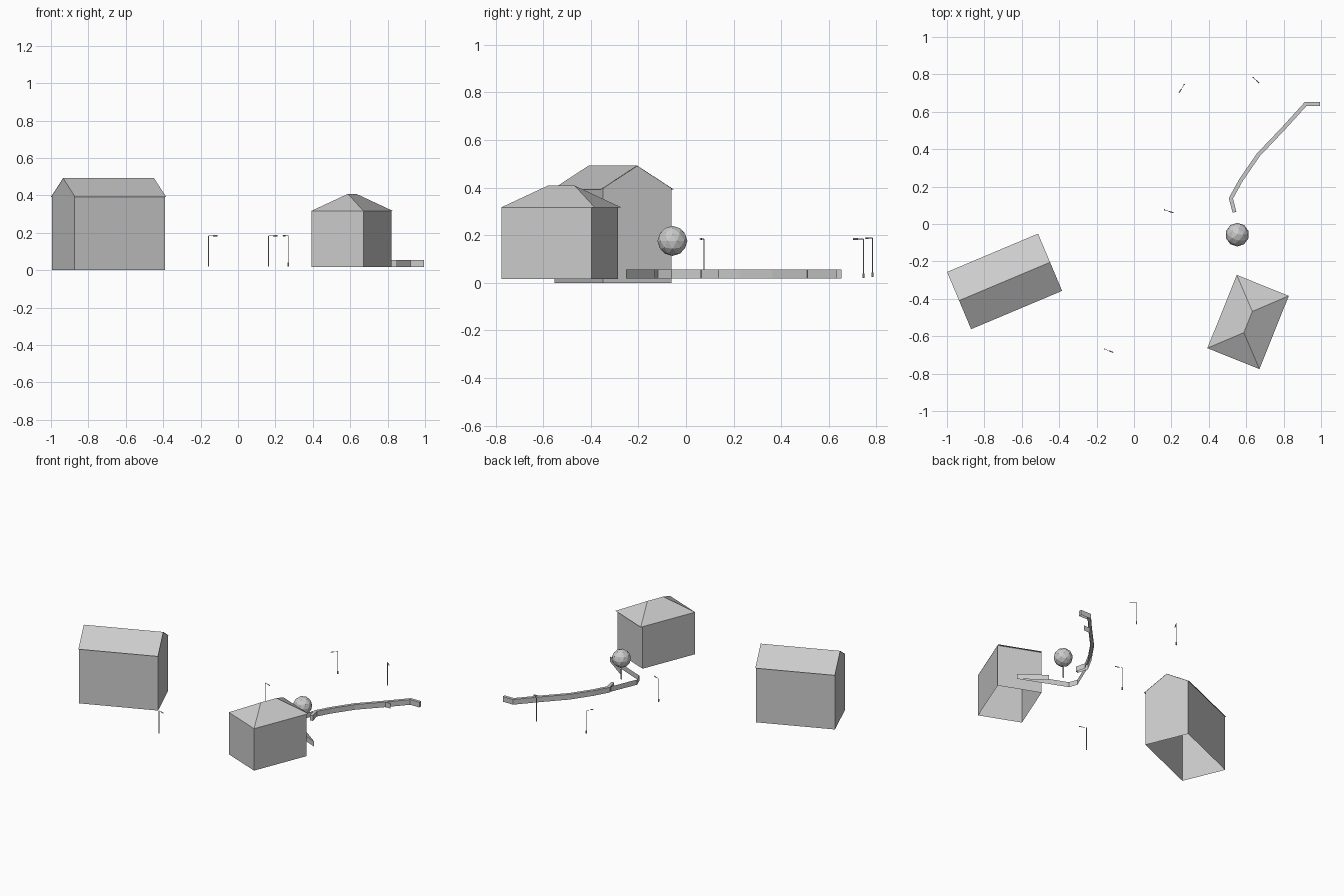
import bpy, bmesh, math
from mathutils import Vector, Matrix

if "Cube" in bpy.data.objects:
    bpy.data.objects.remove(bpy.data.objects["Cube"])


def make(name, verts, faces, loc=(0, 0, 0), rot=0):
    me = bpy.data.meshes.new(name)
    me.from_pydata([tuple(v) for v in verts], [], faces)
    ob = bpy.data.objects.new(name, me)
    bpy.context.collection.objects.link(ob)
    ob.location = loc
    ob.rotation_euler = (0, 0, rot)
    return ob


def rect(x0, x1, y0, y1, z):
    return [(x0, y0, z), (x1, y0, z), (x1, y1, z), (x0, y1, z)]


SIDES = [(i, (i + 1) % 4, (i + 1) % 4 + 4, i + 4) for i in range(4)]

# Gabled house: open-bottomed walls and a thin overhanging roof sheet
loc, rot = (-0.692, -0.307, 0), math.atan2(0.205, 0.487)
L, W, eave, ridge = 0.264, 0.166, 0.392, 0.492
l, w = 0.263, 0.156
wall_top = eave + (ridge - eave) * (1 - w / W) - 0.001
make("gabled_house_walls",
     rect(-l, l, -w, w, 0) + rect(-l, l, -w, w, wall_top)
     + [(-l, 0, ridge - 0.001), (l, 0, ridge - 0.001)],
     [(0, 1, 5, 4), (2, 3, 7, 6), (1, 2, 6, 9, 5), (3, 0, 4, 8, 7)], loc, rot)
make("gabled_house_roof",
     rect(-L, L, -W, W, eave) + [(-L, 0, ridge), (L, 0, ridge)],
     [(0, 1, 5, 4), (2, 3, 4, 5)], loc, rot)

# Hipped house: open-bottomed walls, roof overhangs on the back side
loc, rot = (0.61, -0.524, 0), math.atan2(-0.112, 0.279)
make("hipped_house_walls",
     rect(-0.15, 0.149, -0.211, 0.197, 0.016) + rect(-0.15, 0.149, -0.211, 0.197, 0.317),
     SIDES, loc, rot)
make("hipped_house_roof",
     rect(-0.15, 0.15, -0.211, 0.211, 0.317) + [(0, -0.061, 0.408), (0, 0.061, 0.408)],
     [(0, 1, 4), (1, 2, 5, 4), (2, 3, 5), (3, 0, 4, 5), (3, 2, 1, 0)], loc, rot)

# Garden wall: thick strip following a path, open underneath
Z0, Z1, HALF = 0.018, 0.055, 0.0105
path = [Vector(p) for p in [(0.995, 0.642), (0.918, 0.642), (0.80, 0.512), (0.665, 0.37),
                            (0.572, 0.235), (0.518, 0.137), (0.537, 0.063)]]
verts, faces = [], []
for i, p in enumerate(path):
    a = (p - path[max(i - 1, 0)]).normalized()
    b = (path[min(i + 1, len(path) - 1)] - p).normalized()
    t = (a + b).normalized()
    n = Vector((-t.y, t.x))
    k = HALF / max(n.dot(Vector((-b.y, b.x))), 0.5) if b.length else HALF
    for q in (p + n * k, p - n * k):
        verts += [(q.x, q.y, Z0), (q.x, q.y, Z1)]
    if i:
        o, c = 4 * (i - 1), 4 * i
        faces += [(o, o + 1, c + 1, c), (o + 1, o + 3, c + 3, c + 1), (o + 3, o + 2, c + 2, c + 3)]
e = 4 * (len(path) - 1)
faces += [(0, 2, 3, 1), (e, e + 1, e + 3, e + 2)]
make("garden_wall", verts, faces)


# Thin fences: single upright sheets
def fence(name, pts):
    v = [(x, y, z) for x, y in pts for z in (Z0, Z1)]
    make(name, v, [(2 * i, 2 * i + 2, 2 * i + 3, 2 * i + 1) for i in range(len(pts) - 1)])


fence("corner_fence", [(0.508, 0.125), (0.43, -0.06), (0.452, -0.118), (0.78, -0.252), (0.612, -0.13)])
fence("side_fence", [(0.80, 0.508), (0.85, 0.51)])

# Tree: faceted crown on a thin flat trunk
bm = bmesh.new()
bmesh.ops.create_icosphere(bm, subdivisions=2, radius=0.063,
                           matrix=Matrix.Translation((0.552, -0.057, 0.176)))
me = bpy.data.meshes.new("tree_crown")
bm.to_mesh(me)
bm.free()
bpy.context.collection.objects.link(bpy.data.objects.new("tree_crown", me))
make("tree_trunk", [(0.546, -0.057, 0.025), (0.558, -0.057, 0.025),
                    (0.558, -0.057, 0.13), (0.546, -0.057, 0.13)], [(0, 1, 2, 3)])


# Street lamps: base, pole, arm and lamp head
def bar(bm, a, b, r):
    a, b = Vector(a), Vector(b)
    d = b - a
    m = Matrix.Translation((a + b) / 2) @ d.to_track_quat('Z', 'Y').to_matrix().to_4x4()
    bmesh.ops.create_cone(bm, cap_ends=True, segments=6, radius1=r, radius2=r,
                          depth=d.length, matrix=m)


lamps = [((0.268, 0.746), (0.241, 0.702), 0.02), ((0.637, 0.783), (0.669, 0.754), 0.024),
         ((0.163, 0.076), (0.21, 0.06), 0.02), ((-0.158, -0.668), (-0.111, -0.687), 0.02)]
for i, (p, q, z) in enumerate(lamps):
    p, q = Vector((*p, z)), Vector((*q, z))
    up = Vector((0, 0, 1))
    top = up * 0.164
    bm = bmesh.new()
    bar(bm, p, p + up * 0.02, 0.004)
    bar(bm, p + up * 0.02, p + top, 0.0022)
    bar(bm, p + top, q + top, 0.0013)
    bar(bm, p.lerp(q, 0.55) + top, q + top, 0.0032)
    me = bpy.data.meshes.new("street_lamp")
    bm.to_mesh(me)
    bm.free()
    bpy.context.collection.objects.link(bpy.data.objects.new(f"street_lamp_{i + 1}", me))
